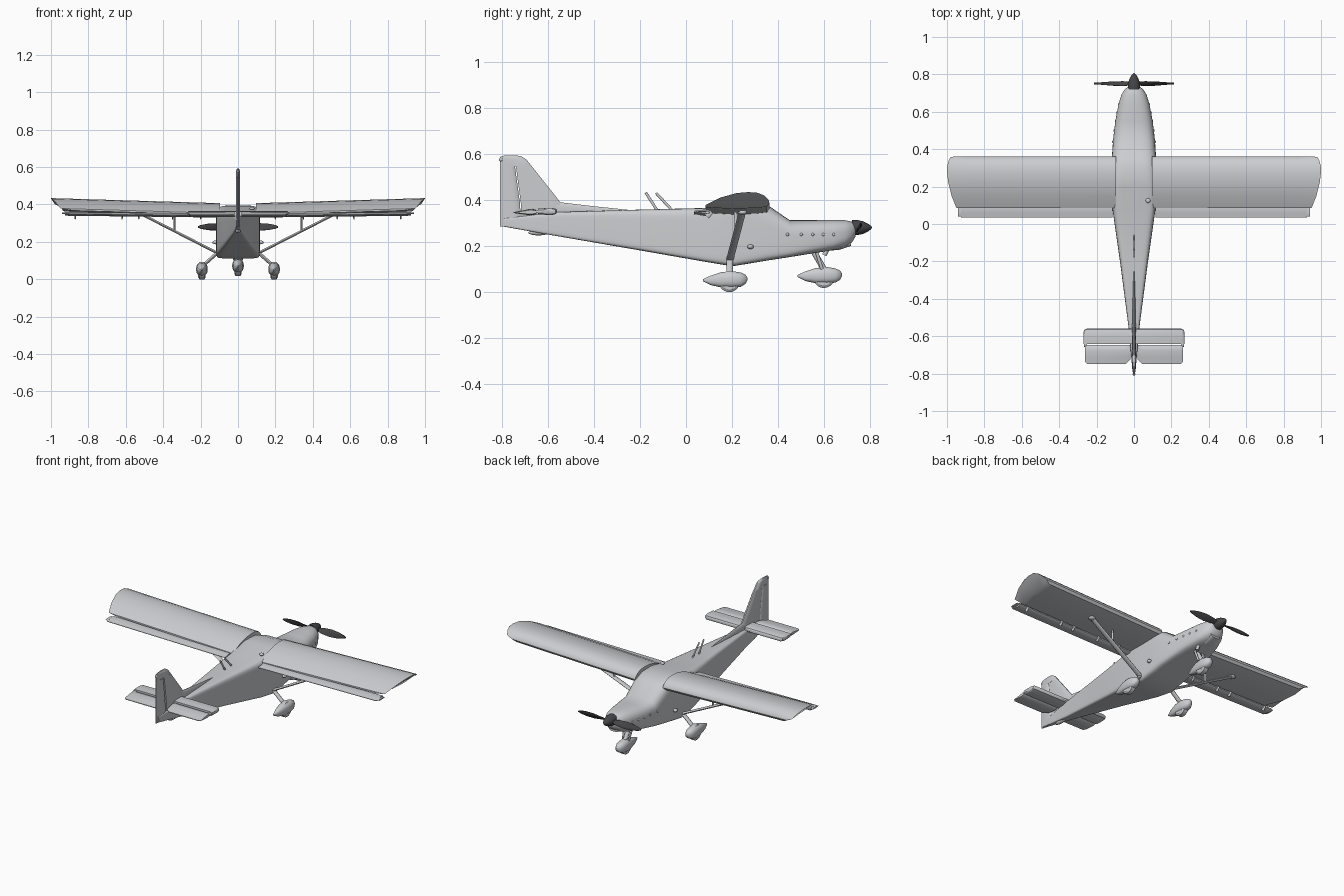
import bpy, bmesh, math
from mathutils import Vector

cube = bpy.data.objects.get("Cube")
if cube:
    bpy.data.objects.remove(cube, do_unlink=True)


def material(name, rgb):
    m = bpy.data.materials.new(name)
    m.use_nodes = True
    m.diffuse_color = (*rgb, 1)
    m.node_tree.nodes["Principled BSDF"].inputs["Base Color"].default_value = (*rgb, 1)
    return m


GREY = material("light_grey_paint", (0.6, 0.61, 0.63))
DARK = material("dark_propeller", (0.06, 0.06, 0.065))


def finish(name, bm, mat, mirror=False, angle=35):
    bmesh.ops.recalc_face_normals(bm, faces=bm.faces)
    mesh = bpy.data.meshes.new(name)
    bm.to_mesh(mesh)
    bm.free()
    mesh.materials.append(mat)
    ob = bpy.data.objects.new(name, mesh)
    bpy.context.collection.objects.link(ob)
    if mirror:
        ob.modifiers.new("Mirror", "MIRROR").use_mirror_merge = False
    bpy.ops.object.select_all(action="DESELECT")
    ob.select_set(True)
    bpy.context.view_layer.objects.active = ob
    bpy.ops.object.shade_smooth_by_angle(angle=math.radians(angle))


def loft(name, rings, mat=GREY, mirror=False, angle=35):
    """Skin a list of equal-length point rings and cap both ends."""
    bm = bmesh.new()
    rows = [[bm.verts.new(p) for p in ring] for ring in rings]
    n = len(rows[0])
    for a, b in zip(rows, rows[1:]):
        for i in range(n):
            j = (i + 1) % n
            bm.faces.new((a[i], a[j], b[j], b[i]))
    bm.faces.new(rows[0])
    bm.faces.new(rows[-1])
    finish(name, bm, mat, mirror, angle)


def body(name, stations, cx=0, mat=GREY, mirror=False, n=40):
    """Loft along y; station = y, half width, bottom, top, bottom and top squareness."""
    rings = []
    for y, hw, zb, zt, eb, et in stations:
        ring = []
        for i in range(n):
            a = 2 * math.pi * (i + 0.5) / n
            c, s = math.cos(a), math.sin(a)
            e = 2 / (et if s > 0 else eb)
            ring.append((cx + hw * math.copysign(abs(c) ** e, c), y,
                         (zb + zt) / 2 + (zt - zb) / 2 * math.copysign(abs(s) ** e, s)))
        rings.append(ring)
    loft(name, rings, mat, mirror)


def foil(front, rear, half, up, tail=0.15):
    """Streamlined ring between two chord ends, thickened along the up direction."""
    f, r, up = Vector(front), Vector(rear), Vector(up)
    prof = [(0, 0.35), (0.05, 0.7), (0.3, 1), (0.65, 0.5 + tail / 2), (1, tail)]
    return ([f.lerp(r, t) + up * h * half for t, h in prof] +
            [f.lerp(r, t) - up * h * half for t, h in reversed(prof)])


def rod(name, a, b, ry, rx, mirror=False, n=12):
    """Elliptical rod, ry along the fore-aft direction."""
    a, b = Vector(a), Vector(b)
    d = (b - a).normalized()
    u = (Vector((0, 1, 0)) - d * d.y).normalized()
    v = d.cross(u)
    steps = [2 * math.pi * i / n for i in range(n)]
    loft(name, [[p + u * ry * math.cos(t) + v * rx * math.sin(t) for t in steps]
                for p in (a, b)], GREY, mirror)


def ball(name, pos, size, mirror=False):
    bm = bmesh.new()
    bmesh.ops.create_uvsphere(bm, u_segments=12, v_segments=8, radius=1)
    bmesh.ops.scale(bm, vec=size, verts=bm.verts)
    bmesh.ops.translate(bm, vec=pos, verts=bm.verts)
    finish(name, bm, GREY, mirror, 60)


# Fuselage, from tail post to cowling
body("fuselage", [
    (-0.79, 0.008, 0.284, 0.32, 6, 4), (-0.56, 0.028, 0.243, 0.347, 8, 6),
    (-0.2, 0.075, 0.181, 0.358, 10, 7), (0.08, 0.115, 0.132, 0.365, 12, 7),
    (0.2, 0.118, 0.112, 0.392, 12, 7), (0.3, 0.118, 0.128, 0.395, 10, 5),
    (0.36, 0.118, 0.138, 0.374, 9, 4), (0.45, 0.112, 0.152, 0.312, 7, 3.2),
    (0.55, 0.1, 0.168, 0.312, 5, 2.8), (0.64, 0.083, 0.182, 0.314, 4, 2.6),
    (0.69, 0.068, 0.195, 0.312, 3, 2.5), (0.72, 0.05, 0.215, 0.306, 2.5, 2.3),
    (0.735, 0.03, 0.24, 0.298, 2, 2)])
body("chin_intake", [(0.58, 0.03, 0.18, 0.21, 3, 3), (0.66, 0.035, 0.182, 0.23, 3, 3),
                     (0.715, 0.032, 0.2, 0.24, 3, 3)])
rod("exhaust_pipe", (0.04, 0.62, 0.2), (0.04, 0.6, 0.16), 0.01, 0.01)

# Wings: slight dihedral, tip cut inward underneath
AIRFOIL = [(0.085, 0.35), (0.15, 0.381), (0.22, 0.4), (0.27, 0.404), (0.31, 0.401), (0.34, 0.389),
           (0.358, 0.372), (0.362, 0.358), (0.352, 0.343), (0.3, 0.337), (0.2, 0.334), (0.085, 0.341)]


def wing_ring(x, tip=False):
    ring = []
    for i, (y, z) in enumerate(AIRFOIL):
        px = x
        if tip:
            px = 1 - 1.1 * max(0, 0.3 - y) ** 2 - 6 * max(0, y - 0.3) ** 2
            px -= 0.065 * (i > 7) + 0.03 * (i == 7)
        ring.append((px, y, z + 0.03 * px))
    return ring


loft("wing", [wing_ring(0.095), wing_ring(0.5), wing_ring(0.88), wing_ring(1, True)],
     mirror=True, angle=40)
loft("flaperon", [foil((x, 0.105, 0.339 + 0.012 * x), (x, 0.035, 0.338 + 0.012 * x), 0.01, (0, 0, 1))
                  for x in (0.115, 0.925)], mirror=True)
for x in (0.2, 0.35, 0.53, 0.62, 0.87):
    rod("flaperon_bracket", (x, 0.11, 0.35), (x, 0.09, 0.328), 0.012, 0.004, True)
rod("aileron_tip_weight", (0.925, 0.07, 0.352), (0.94, 0.07, 0.353), 0.03, 0.004, True)

# Wing bracing
rod("wing_strut", (0.11, 0.19, 0.14), (0.52, 0.245, 0.35), 0.016, 0.007, True)
rod("jury_strut", (0.34, 0.22, 0.255), (0.34, 0.215, 0.346), 0.007, 0.005, True)
ball("strut_fitting", (0.515, 0.245, 0.346), (0.02, 0.02, 0.01), True)

# Tailplane and elevators
UP, SIDE = (0, 0, 1), (1, 0, 0)
loft("tailplane", [foil((x, le, 0.35), (x, -0.642, 0.35), h, UP, 0.8)
                   for x, le, h in ((0, -0.56, 0.016), (0.255, -0.56, 0.016), (0.266, -0.566, 0.013),
                                    (0.27, -0.58, 0.008))], mirror=True)
loft("elevator", [foil((x, -0.647, 0.348), (x, te, 0.345), h, UP)
                  for x, te, h in ((0.02, -0.725, 0.014), (0.045, -0.748, 0.014), (0.25, -0.748, 0.013),
                                   (0.262, -0.738, 0.009))], mirror=True)
rod("elevator_hinge", (0.25, -0.645, 0.35), (0.268, -0.645, 0.35), 0.012, 0.006, True)

# Fin, rudder and dorsal fillet
loft("fin", [foil((0, le, z), (0, te, z), 0.011, SIDE, 0.8)
             for z, le, te in ((0.29, -0.5, -0.71), (0.39, -0.545, -0.717), (0.545, -0.668, -0.738))])
loft("rudder", [foil((0, le, z), (0, te, z), 0.01, SIDE, 0.25)
                for z, le, te in ((0.284, -0.714, -0.807), (0.39, -0.721, -0.807), (0.545, -0.742, -0.807))])
loft("fin_cap", [foil((0, le, z), (0, te, z), h, SIDE, 0.3)
                 for z, le, te, h in ((0.545, -0.668, -0.807, 0.011), (0.575, -0.692, -0.807, 0.011),
                                      (0.588, -0.712, -0.804, 0.008), (0.592, -0.73, -0.79, 0.005))])
body("dorsal_fillet", [(-0.25, 0.003, 0.34, 0.357, 2, 2), (-0.4, 0.007, 0.33, 0.373, 3, 2),
                       (-0.56, 0.01, 0.33, 0.392, 3, 2)], n=16)
ball("tail_light", (0, -0.802, 0.575), (0.007, 0.009, 0.009))
ball("tail_skid", (0, -0.64, 0.258), (0.014, 0.045, 0.012))


# Landing gear: teardrop fairing with a wheel showing below
def wheel_unit(name, cx, y, z, mirror):
    shape = [(-0.115, 0.004, -0.002, 0.006), (-0.08, 0.017, -0.02, 0.022), (-0.035, 0.027, -0.03, 0.037),
             (0.015, 0.031, -0.031, 0.041), (0.05, 0.027, -0.027, 0.035), (0.07, 0.017, -0.015, 0.026),
             (0.078, 0.006, 0, 0.014)]
    body(name + "_fairing", [(y + a, w, z + b, z + t, 2.5, 2.3) for a, w, b, t in shape],
         cx, GREY, mirror, 24)
    rings = []
    steps = [2 * math.pi * i / 28 for i in range(28)]
    for dx, r in ((-0.02, 0.036), (-0.013, 0.046), (0.013, 0.046), (0.02, 0.036)):
        rings.append([(cx + dx, y + r * math.cos(t), z - 0.004 + r * math.sin(t)) for t in steps])
    loft(name + "_wheel", rings, GREY, mirror)


wheel_unit("main", 0.193, 0.188, 0.05, True)
wheel_unit("nose", 0, 0.598, 0.068, False)
rod("main_leg", (0.1, 0.19, 0.15), (0.185, 0.19, 0.075), 0.014, 0.009, True)
rod("nose_leg", (0, 0.54, 0.2), (0, 0.598, 0.1), 0.013, 0.013)
rod("nose_fork_brace", (0.03, 0.565, 0.18), (0.02, 0.59, 0.1), 0.007, 0.005, True)

# Propeller and spinner
HUB_Z = 0.28
body("spinner", [(y, r, HUB_Z - r, HUB_Z + r, 2, 2) for y, r in (
    (0.72, 0.033), (0.745, 0.033), (0.77, 0.027), (0.79, 0.017), (0.803, 0.007), (0.807, 0.001))],
    mat=DARK, n=24)
for side, label in ((1, "left"), (-1, "right")):
    rings = []
    for x, chord, twist in ((0.015, 0.02, 60), (0.06, 0.036, 42), (0.11, 0.044, 28),
                            (0.16, 0.036, 20), (0.2, 0.02, 16), (0.215, 0.007, 14)):
        t = math.radians(twist)
        d = Vector((0, math.sin(t), side * math.cos(t))) * chord / 2
        mid = Vector((side * x, 0.75, HUB_Z))
        rings.append(foil(mid + d, mid - d, 0.005, (0, math.cos(t), -side * math.sin(t))))
    loft("propeller_blade_" + label, rings, DARK)

# Aerials, caps and fasteners
rod("front_aerial", (0, -0.06, 0.355), (0, -0.13, 0.43), 0.006, 0.004)
rod("rear_aerial", (0, -0.125, 0.355), (0, -0.175, 0.432), 0.006, 0.004)
ball("fuel_cap", (0.075, 0.125, 0.378), (0.013, 0.013, 0.008))
ball("side_step", (0.121, 0.28, 0.197), (0.016, 0.014, 0.01), True)
for y, x in ((0.44, 0.112), (0.5, 0.105), (0.55, 0.098), (0.595, 0.09), (0.64, 0.081)):
    ball("cowl_fastener", (x, y, 0.25), (0.005, 0.007, 0.007), True)
